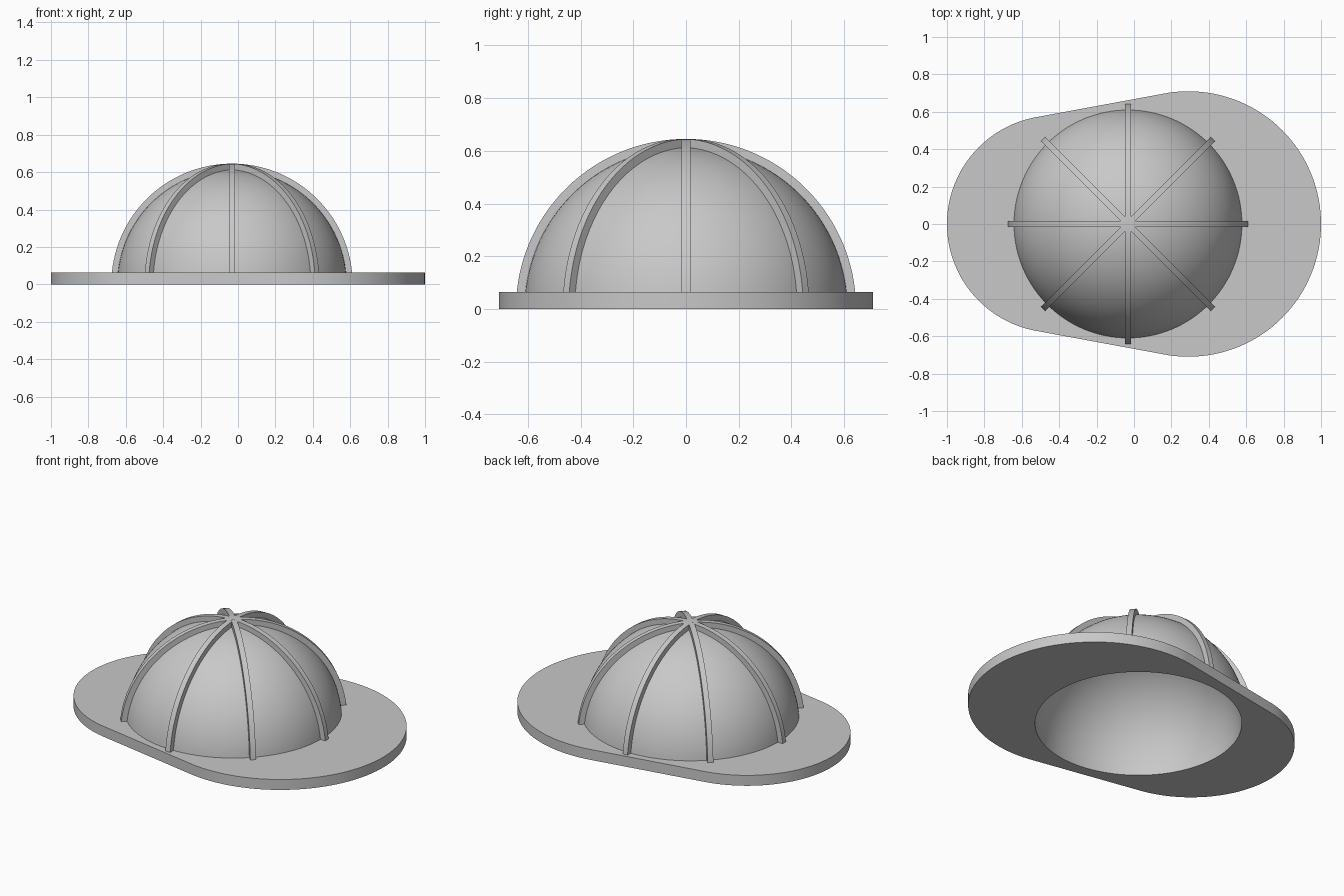
import bpy, bmesh
from math import sin, cos, pi, asin, sqrt, radians
from mathutils import Matrix, Vector

cube = bpy.data.objects.get("Cube")
if cube:
    bpy.data.objects.remove(cube)

U = 2 / 62                 # design unit: the brim is 62 units long
DOME_X = -1                # dome centre, in units
OUTER, INNER, RIB = 19, 18, 20
BRIM = 2                   # brim thickness
SEG = 128

grey = bpy.data.materials.new("grey")
grey.use_nodes = True
colour = (0.58, 0.58, 0.58, 1)
grey.diffuse_color = colour
grey.node_tree.nodes["Principled BSDF"].inputs["Base Color"].default_value = colour


def finish(bm, name):
    """Scale to size, fix normals, link and shade."""
    bmesh.ops.scale(bm, vec=(U, U, U), verts=bm.verts)
    bmesh.ops.recalc_face_normals(bm, faces=bm.faces)
    mesh = bpy.data.meshes.new(name)
    bm.to_mesh(mesh)
    bm.free()
    mesh.materials.append(grey)
    obj = bpy.data.objects.new(name, mesh)
    bpy.context.collection.objects.link(obj)
    bpy.ops.object.select_all(action='DESELECT')
    obj.select_set(True)
    bpy.context.view_layer.objects.active = obj
    bpy.ops.object.shade_smooth_by_angle(angle=radians(30))
    return obj


def loft(bm, rings, closed):
    """Join neighbouring rings of points with quads."""
    loops = [[bm.verts.new(p) for p in ring] for ring in rings]
    n = len(loops[0])
    for a, b in zip(loops, loops[1:] + loops[:1]):
        for i in range(n if closed else n - 1):
            j = (i + 1) % n
            bm.faces.new((a[i], a[j], b[j], b[i]))
    return loops


# Brim: two tangent circles, with a round opening under the dome
def brim_edge(t, z):
    cx, r = (9, 22) if cos(t) > -4 / 22 else (-13, 18)
    return (cx + r * cos(t), r * sin(t), z)


def opening(t, z):
    r = sqrt(INNER ** 2 - z ** 2)
    return (DOME_X + r * cos(t), r * sin(t), z)


angles = [2 * pi * i / SEG for i in range(SEG)]
bm = bmesh.new()
loft(bm, [[f(t, z) for t in angles] for f, z in
          ((brim_edge, 0), (brim_edge, BRIM), (opening, BRIM), (opening, 0))], True)
finish(bm, "brim")

# Dome: hollow hemispherical shell, spun from its wall section
def arc(r, steps=40):
    start = asin(BRIM / r)
    angs = [start + (pi / 2 - start) * i / steps for i in range(steps + 1)]
    return [Vector((r * cos(a), 0, r * sin(a))) for a in angs]


bm = bmesh.new()
section = [bm.verts.new(p) for p in arc(INNER)[::-1] + arc(OUTER)]
edges = [bm.edges.new(pair) for pair in zip(section, section[1:])]
bmesh.ops.spin(bm, geom=section + edges, axis=(0, 0, 1), cent=(0, 0, 0),
               angle=2 * pi, steps=SEG)
bmesh.ops.remove_doubles(bm, verts=bm.verts, dist=0.001)
bmesh.ops.translate(bm, verts=bm.verts, vec=(DOME_X, 0, 0))
finish(bm, "dome")

# Ribs: four square-section arches crossing at the crown
low = asin(1.5 / RIB)
sweep = [low + (pi - 2 * low) * i / 96 for i in range(97)]
for k, name in enumerate(("side", "left_diagonal", "front_back", "right_diagonal")):
    bm = bmesh.new()
    corners = ((18.5, -0.5), (RIB, -0.5), (RIB, 0.5), (18.5, 0.5))
    loops = loft(bm, [[(r * cos(a), y, r * sin(a)) for a in sweep]
                      for r, y in corners], False)
    for end in (0, -1):
        bm.faces.new([loop[end] for loop in loops])
    bmesh.ops.rotate(bm, verts=bm.verts, cent=(0, 0, 0),
                     matrix=Matrix.Rotation(k * pi / 4, 3, 'Z'))
    bmesh.ops.translate(bm, verts=bm.verts, vec=(DOME_X, 0, 0))
    finish(bm, name + "_rib")
